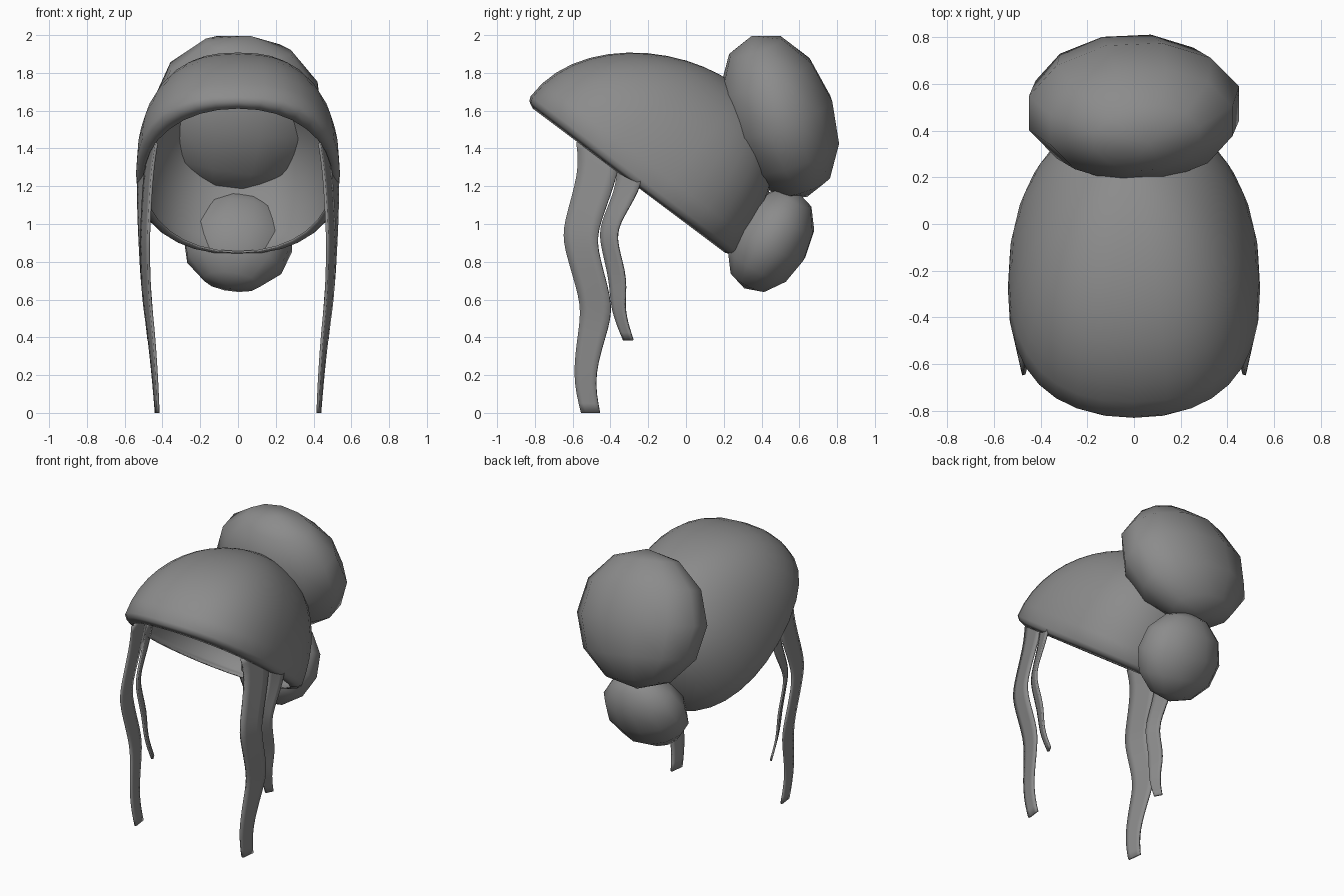
import bpy, bmesh, math
from mathutils import Matrix, Vector

if "Cube" in bpy.data.objects:
    bpy.data.objects.remove(bpy.data.objects["Cube"])

grey = bpy.data.materials.new("hair_grey")
grey.use_nodes = True
COLOUR = (0.26, 0.26, 0.26, 1)
grey.diffuse_color = COLOUR
grey.node_tree.nodes["Principled BSDF"].inputs["Base Color"].default_value = COLOUR


def finish(name, bm, angle=60):
    """Turn a bmesh into a smooth-shaded grey object."""
    bmesh.ops.recalc_face_normals(bm, faces=bm.faces)
    mesh = bpy.data.meshes.new(name)
    bm.to_mesh(mesh)
    bm.free()
    mesh.materials.append(grey)
    obj = bpy.data.objects.new(name, mesh)
    bpy.context.collection.objects.link(obj)
    bpy.ops.object.select_all(action="DESELECT")
    obj.select_set(True)
    bpy.context.view_layer.objects.active = obj
    bpy.ops.object.shade_smooth_by_angle(angle=math.radians(angle))
    return obj


def power(v, e):
    return math.copysign(abs(v) ** e, v)


# Hair cap: tilted boxy half-ellipsoid shell, its rim tucked inwards
def hair_cap():
    centre = Vector((0, -0.275, 1.265))
    along, normal = Vector((0, 0.8, -0.6)), Vector((0, 0.6, 0.8))
    segments, rows = 32, 12
    bm = bmesh.new()

    def ring(spread, height, boxy=0.82):
        verts = []
        for i in range(segments):
            t = 2 * math.pi * i / segments
            x = 0.54 * spread * power(math.cos(t), boxy)
            u = 0.685 * spread * power(math.sin(t), boxy) + 0.3 * height ** 2
            verts.append(bm.verts.new(centre + Vector((x, 0, 0)) + along * u + normal * height))
        return verts

    rings = []
    for r in range(1, rows + 1):
        phi = math.pi / 2 * r / rows
        rings.append(ring(math.sin(phi), 0.7 * math.cos(phi)))
    rings.append(ring(0.985, -0.025, 0.88))
    rings.append(ring(0.93, -0.045, 0.95))
    pole = bm.verts.new(centre + along * 0.147 + normal * 0.7)
    for i in range(segments):
        j = (i + 1) % segments
        bm.faces.new((pole, rings[0][i], rings[0][j]))
        for a, b in zip(rings, rings[1:]):
            bm.faces.new((a[i], b[i], b[j], a[j]))
    cap = finish("hair_cap", bm)
    shell = cap.modifiers.new("shell", "SOLIDIFY")
    shell.thickness, shell.offset = 0.01, -1


# Buns: low-poly spheres flattened front to back, then rolled and leaned
def bun(name, centre, size, lean):
    bm = bmesh.new()
    bmesh.ops.create_uvsphere(bm, u_segments=12, v_segments=6, radius=1)
    bm.transform(Matrix.Translation(centre) @ Matrix.Rotation(math.radians(lean), 4, "X")
                 @ Matrix.Rotation(math.radians(8), 4, "Y") @ Matrix.Diagonal((*size, 1))
                 @ Matrix.Rotation(math.radians(15), 4, "Z"))
    finish(name, bm, 80)


# Strands: wavy, slightly twisted ribbons, rows of (front y, back y, z, x)
def strand(name, rows, side):
    bm = bmesh.new()
    pairs = []
    for front, back, z, x in rows:
        twist = 0.02 * min(1, z + 0.3)
        pairs.append((bm.verts.new((side * (x - twist), front, z)),
                      bm.verts.new((side * (x + twist), back, z))))
    for a, b in zip(pairs, pairs[1:]):
        bm.faces.new((a[0], a[1], b[1], b[0]))
    obj = finish(name, bm, 40)
    smooth = obj.modifiers.new("wave", "SUBSURF")
    smooth.levels = smooth.render_levels = 2
    smooth.boundary_smooth = "PRESERVE_CORNERS"
    thick = obj.modifiers.new("thickness", "SOLIDIFY")
    thick.thickness, thick.offset = 0.014, 0


LONG = [(-0.58, -0.35, 1.43, 0.45), (-0.56, -0.35, 1.28, 0.475), (-0.65, -0.46, 1.0, 0.49),
        (-0.65, -0.48, 0.88, 0.495), (-0.555, -0.39, 0.6, 0.485), (-0.56, -0.4, 0.47, 0.465),
        (-0.605, -0.495, 0.2, 0.44), (-0.555, -0.455, 0, 0.428)]
SHORT = [(-0.36, -0.22, 1.32, 0.505), (-0.37, -0.24, 1.18, 0.51), (-0.455, -0.36, 1.0, 0.505),
         (-0.455, -0.37, 0.9, 0.5), (-0.4, -0.305, 0.7, 0.49), (-0.4, -0.335, 0.55, 0.475),
         (-0.33, -0.28, 0.385, 0.46)]

hair_cap()
bun("upper_bun", (0, 0.495, 1.57), (0.47, 0.3, 0.455), 19)
bun("lower_bun", (0, 0.45, 0.915), (0.3, 0.21, 0.295), -29)
for label, sign in (("left", 1), ("right", -1)):
    strand(label + "_long_strand", LONG, sign)
    strand(label + "_short_strand", SHORT, sign)
